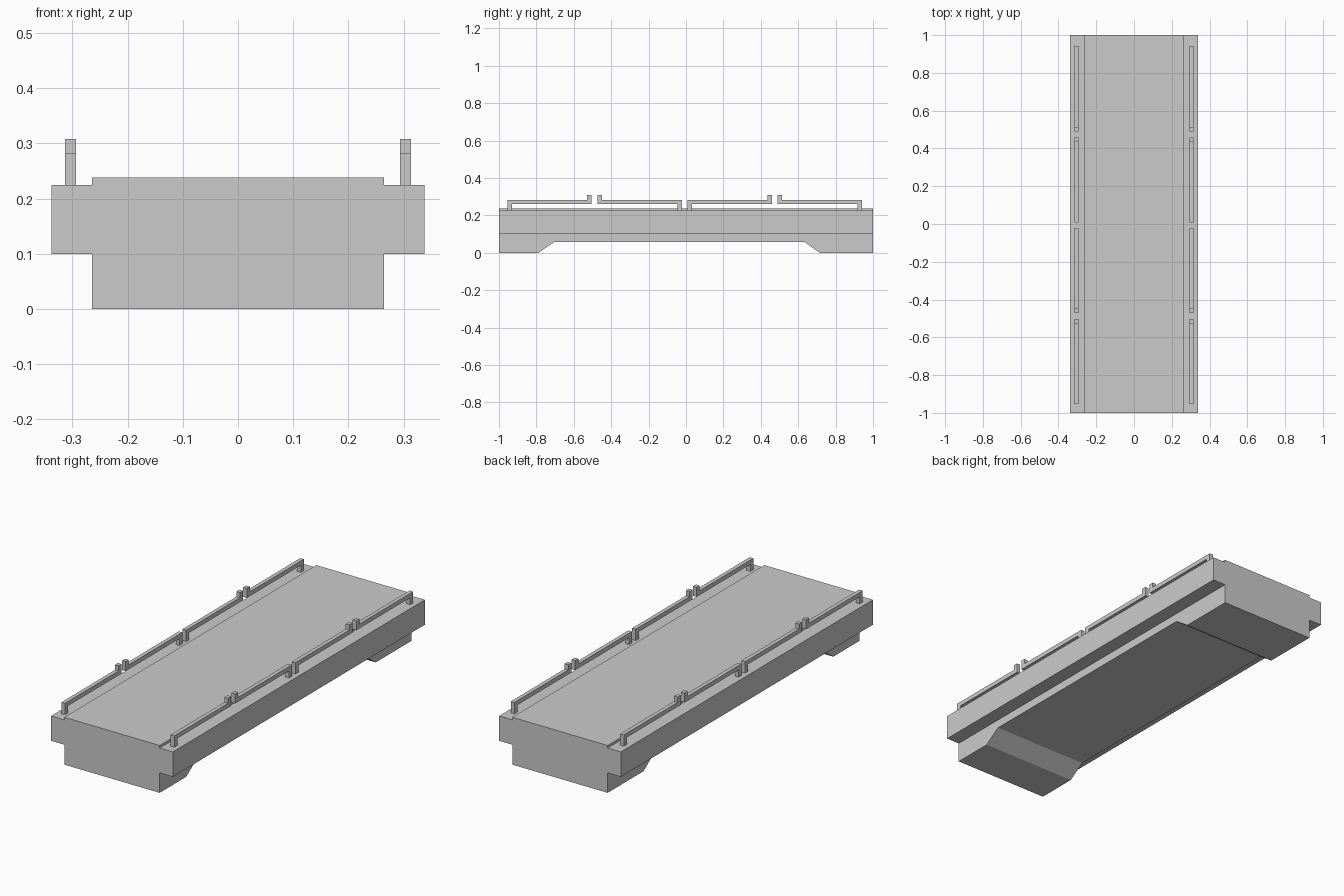
import bpy, bmesh
from mathutils import Vector

if "Cube" in bpy.data.objects:
    bpy.data.objects.remove(bpy.data.objects["Cube"])


def prism(name, profile, axis, start, end):
    """Extrude a closed profile along x (points are y, z) or y (points are x, z)."""
    place = (lambda p: (start, *p)) if axis == 'X' else (lambda p: (p[0], start, p[1]))
    depth = Vector((end - start, 0, 0) if axis == 'X' else (0, end - start, 0))
    bm = bmesh.new()
    face = bm.faces.new([bm.verts.new(place(p)) for p in profile])
    new = bmesh.ops.extrude_face_region(bm, geom=[face])['geom']
    bmesh.ops.translate(bm, vec=depth, verts=[v for v in new if isinstance(v, bmesh.types.BMVert)])
    bmesh.ops.recalc_face_normals(bm, faces=bm.faces)
    mesh = bpy.data.meshes.new(name)
    bm.to_mesh(mesh)
    bm.free()
    obj = bpy.data.objects.new(name, mesh)
    bpy.context.collection.objects.link(obj)
    return obj


# Bridge body: one half of the cross-section, mirrored
half = [(0.265, 0), (0.265, 0.10), (0.338, 0.10), (0.338, 0.225), (0.265, 0.225), (0.265, 0.238)]
section = half + [(-x, z) for x, z in reversed(half)]
body = prism("bridge_body", section, 'Y', -1, 1)

# Underside opening with sloped ends (slopes continue below the ground)
opening = [(-0.865, -0.05), (-0.705, 0.057), (0.635, 0.057), (0.785, -0.05)]
cutter = prism("opening_cutter", opening, 'X', -0.5, 0.5)
cutter.hide_render = True
mod = body.modifiers.new("opening", 'BOOLEAN')
mod.operation = 'DIFFERENCE'
mod.solver = 'EXACT'
mod.object = cutter
bpy.context.view_layer.objects.active = body
bpy.ops.object.modifier_apply(modifier=mod.name)
bpy.data.objects.remove(cutter)

# Railings: a foot at one end, a floating bar and a raised stub at the other
W = 0.024
Z_FOOT, Z_LOW, Z_BAR, Z_STUB = 0.225, 0.26, 0.282, 0.308
segments = [(-0.954, -0.504), (-0.021, -0.472), (0.008, 0.459), (0.942, 0.490)]
for side, sx in (("left", -1), ("right", 1)):
    for i, (foot, stub) in enumerate(segments, 1):
        w = W if stub > foot else -W
        rail = [(foot, Z_FOOT), (foot + w, Z_FOOT), (foot + w, Z_LOW), (stub, Z_LOW),
                (stub, Z_STUB), (stub - w, Z_STUB), (stub - w, Z_BAR), (foot, Z_BAR)]
        prism(f"{side}_railing_{i}", rail, 'X', sx * 0.294, sx * 0.314)
